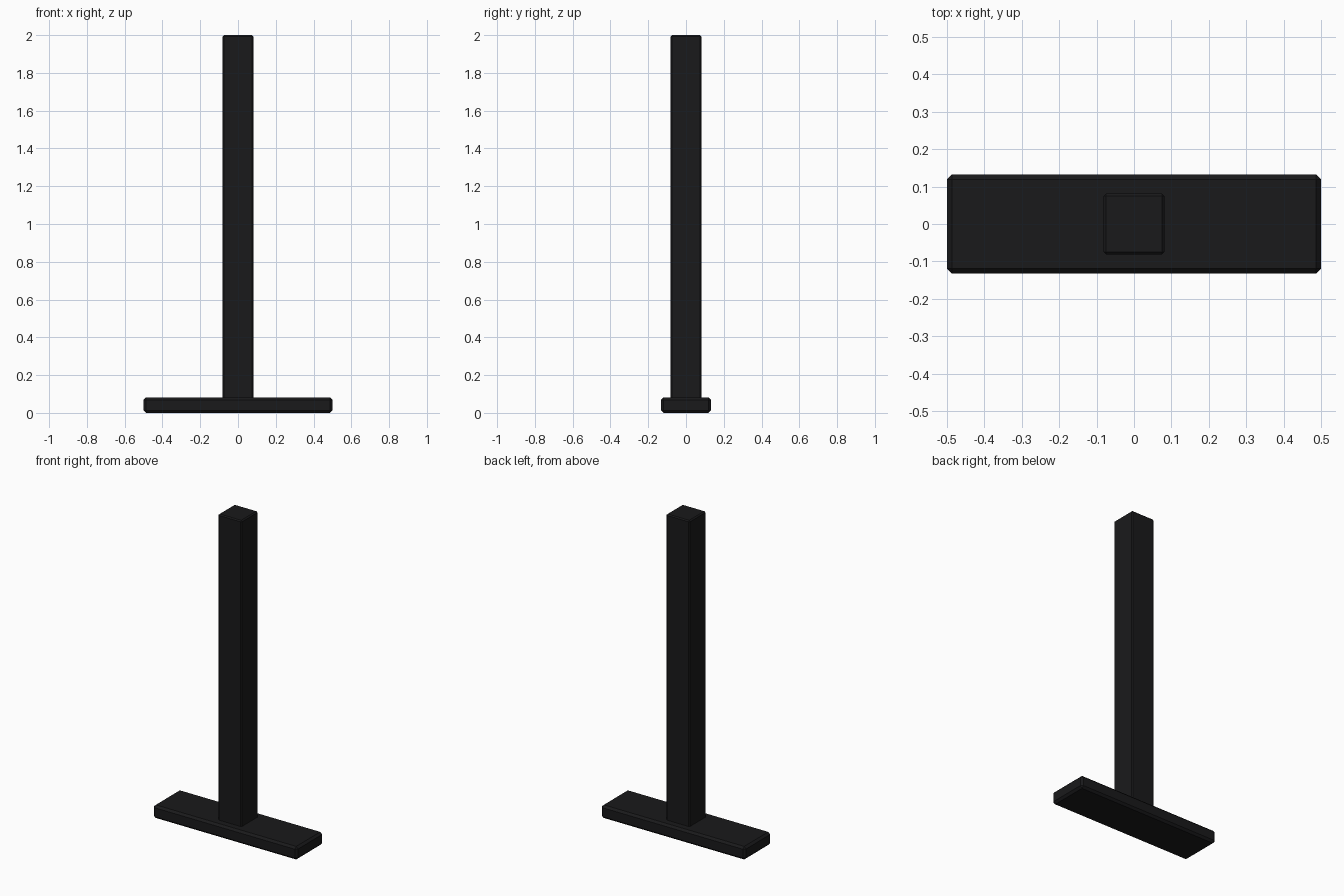
import bpy

if "Cube" in bpy.data.objects:
    bpy.data.objects.remove(bpy.data.objects["Cube"])

black = bpy.data.materials.new("black_paint")
black.diffuse_color = (0.01, 0.01, 0.011, 1)
black.use_nodes = True
black.node_tree.nodes["Principled BSDF"].inputs["Base Color"].default_value = black.diffuse_color


def chamfered_box(name, size, z0, chamfer):
    bpy.ops.mesh.primitive_cube_add(size=1, location=(0, 0, z0 + size[2] / 2))
    ob = bpy.context.object
    ob.name = name
    ob.scale = size
    bpy.ops.object.transform_apply(location=False, rotation=False, scale=True)
    mod = ob.modifiers.new("chamfer", 'BEVEL')
    mod.width = chamfer
    mod.segments = 1
    ob.data.materials.append(black)
    return ob


# Flat foot plate
chamfered_box("base_plate", (1.0, 0.264, 0.082), 0, 0.013)
# Square upright, sunk slightly into the plate
chamfered_box("post", (0.163, 0.163, 1.93), 0.07, 0.007)
